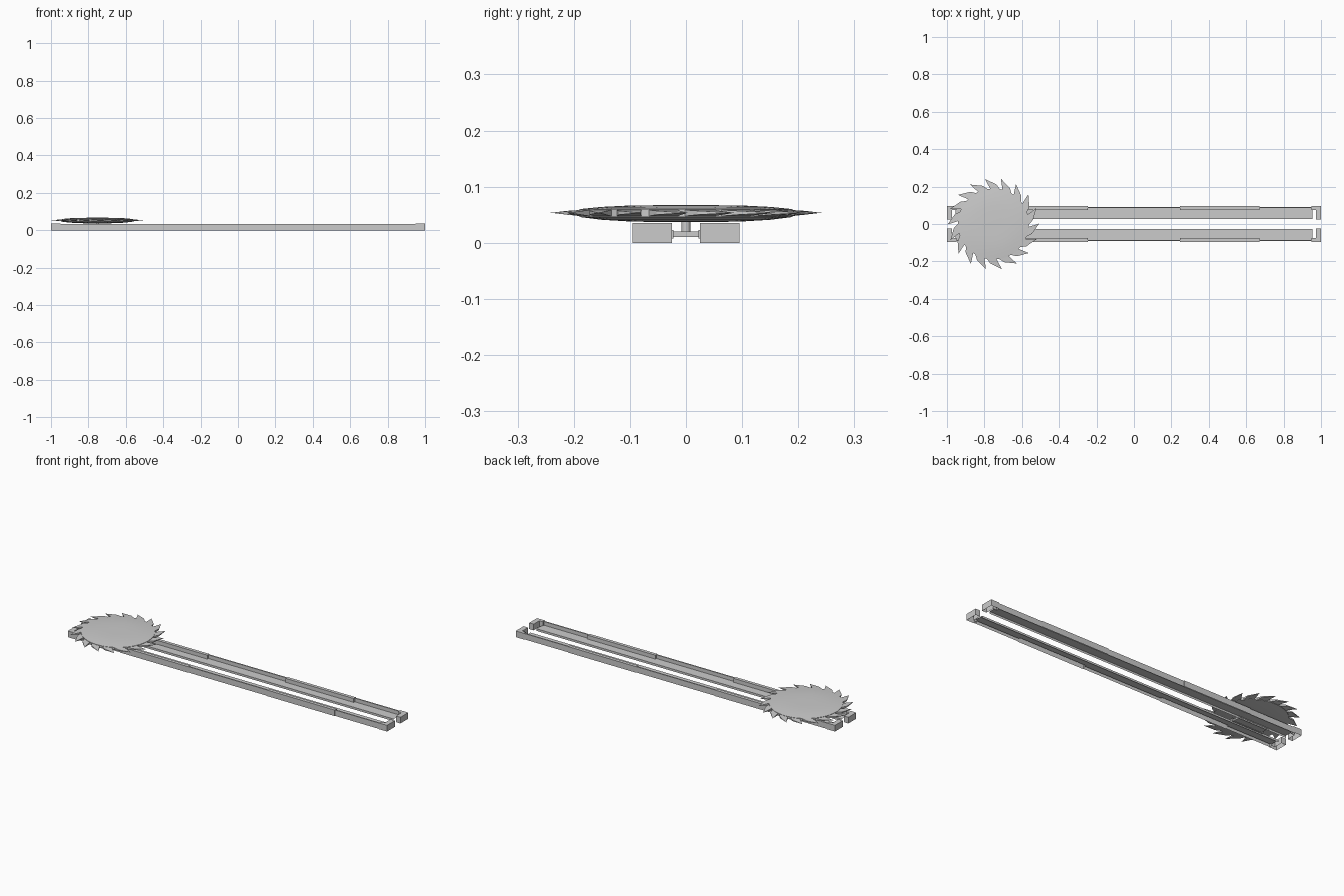
import bpy, bmesh, math

if "Cube" in bpy.data.objects:
    bpy.data.objects.remove(bpy.data.objects["Cube"])

metal = bpy.data.materials.new("light_grey_metal")
metal.diffuse_color = (0.6, 0.6, 0.6, 1)
metal.use_nodes = True
metal.node_tree.nodes["Principled BSDF"].inputs["Base Color"].default_value = metal.diffuse_color


def finish(name, bm, smooth=False):
    bmesh.ops.recalc_face_normals(bm, faces=bm.faces)
    mesh = bpy.data.meshes.new(name)
    bm.to_mesh(mesh)
    bm.free()
    ob = bpy.data.objects.new(name, mesh)
    bpy.context.collection.objects.link(ob)
    mesh.materials.append(metal)
    if smooth:
        bpy.ops.object.select_all(action='DESELECT')
        ob.select_set(True)
        bpy.context.view_layer.objects.active = ob
        bpy.ops.object.shade_smooth_by_angle(angle=math.radians(30))
    return ob


def mirror(ob, x=True, y=True):
    mod = ob.modifiers.new("mirror", 'MIRROR')
    mod.use_axis = (x, y, False)
    mod.use_clip = False


def box(name, x0, x1, y0, y1, z0, z1):
    bm = bmesh.new()
    bmesh.ops.create_cube(bm, size=1)
    for v in bm.verts:
        v.co.x = x0 + (v.co.x + 0.5) * (x1 - x0)
        v.co.y = y0 + (v.co.y + 0.5) * (y1 - y0)
        v.co.z = z0 + (v.co.z + 0.5) * (z1 - z0)
    return finish(name, bm)


# Rails: stepped open-bottomed channel, thicker wall in the outer sections
bm = bmesh.new()
LEDGE = 0.012
rings = []
for x, wall, out, top in [(0, 0.085, 0.092, 0.033), (0.245, 0.085, 0.092, 0.033),
                          (0.245, 0.076, 0.095, 0.034), (0.672, 0.076, 0.095, 0.034),
                          (0.672, 0.085, 0.092, 0.033), (0.955, 0.085, 0.092, 0.033)]:
    prof = [(0.028, 0), (0.028, LEDGE), (wall, LEDGE), (wall, top), (out, top), (out, 0)]
    rings.append([bm.verts.new((x, y, z)) for y, z in prof])
for a, b in zip(rings, rings[1:]):
    for i in range(5):
        # skip the zero-area faces at the section steps
        if a[i].co.x == b[i].co.x and i < 2:
            continue
        bm.faces.new((a[i], a[i + 1], b[i + 1], b[i]))
bmesh.ops.remove_doubles(bm, verts=bm.verts, dist=1e-5)
mirror(finish("rails", bm))

# Rail end caps: L-shaped hollow blocks, open below
bm = bmesh.new()
outline = [(0.95, 0.095), (1, 0.095), (1, 0.025), (0.972, 0.025), (0.972, 0.076), (0.95, 0.076)]
low = [bm.verts.new((x, y, 0)) for x, y in outline]
high = [bm.verts.new((x, y, 0.035)) for x, y in outline]
for i in range(6):
    j = (i + 1) % 6
    bm.faces.new((low[i], low[j], high[j], high[i]))
bm.faces.new(high)
mirror(finish("rail_end_caps", bm))

# Carriage running between the rails
CX = -0.752
box("carriage_bar", CX - 0.09, CX + 0.09, -0.024, 0.024, 0.010, 0.020)
for side, y in (("front", -0.026), ("back", 0.026)):
    box("carriage_slider_" + side, CX - 0.1, CX + 0.1, y - 0.004, y + 0.004, 0.008, 0.023)

# Axle
bm = bmesh.new()
bmesh.ops.create_cone(bm, cap_ends=True, segments=16, radius1=0.008, radius2=0.008, depth=0.022)
bmesh.ops.translate(bm, verts=bm.verts, vec=(CX, 0, 0.029))
finish("axle", bm, True)

# Blade disc: lens-shaped lathe
bm = bmesh.new()
N = 36
profile = [(0.05, 0.067), (0.1, 0.0665), (0.15, 0.064), (0.19, 0.060),
           (0.19, 0.046), (0.15, 0.041), (0.1, 0.038), (0.05, 0.037)]
rows = [[bm.verts.new((CX + r * math.cos(k * math.tau / N), r * math.sin(k * math.tau / N), z))
         for k in range(N)] for r, z in profile]
for a, b in zip(rows, rows[1:]):
    for k in range(N):
        j = (k + 1) % N
        bm.faces.new((a[k], a[j], b[j], b[k]))
bm.faces.new(rows[0])
bm.faces.new(rows[-1])
finish("blade_disc", bm, True)

# Blade teeth: swept wedges around the rim, each tapering to a point
bm = bmesh.new()
TEETH = 18


def polar(r, deg, z):
    t = math.radians(deg)
    return bm.verts.new((CX + r * math.cos(t), r * math.sin(t), z))


for k in range(TEETH):
    d = 80.6 + k * 360 / TEETH
    tip = polar(0.245, d, 0.0535)
    base = [polar(0.184, d - 23, 0.059), polar(0.184, d - 6, 0.059),
            polar(0.184, d - 6, 0.047), polar(0.184, d - 23, 0.047)]
    shoulder = [polar(0.212, d - 15, 0.057), polar(0.212, d - 15, 0.050)]
    bm.faces.new((base[0], shoulder[0], tip, base[1]))
    bm.faces.new((base[3], base[2], tip, shoulder[1]))
    bm.faces.new((base[0], base[3], shoulder[1], shoulder[0]))
    bm.faces.new((shoulder[0], shoulder[1], tip))
    bm.faces.new((base[1], tip, base[2]))
    bm.faces.new(base)
finish("blade_teeth", bm)
